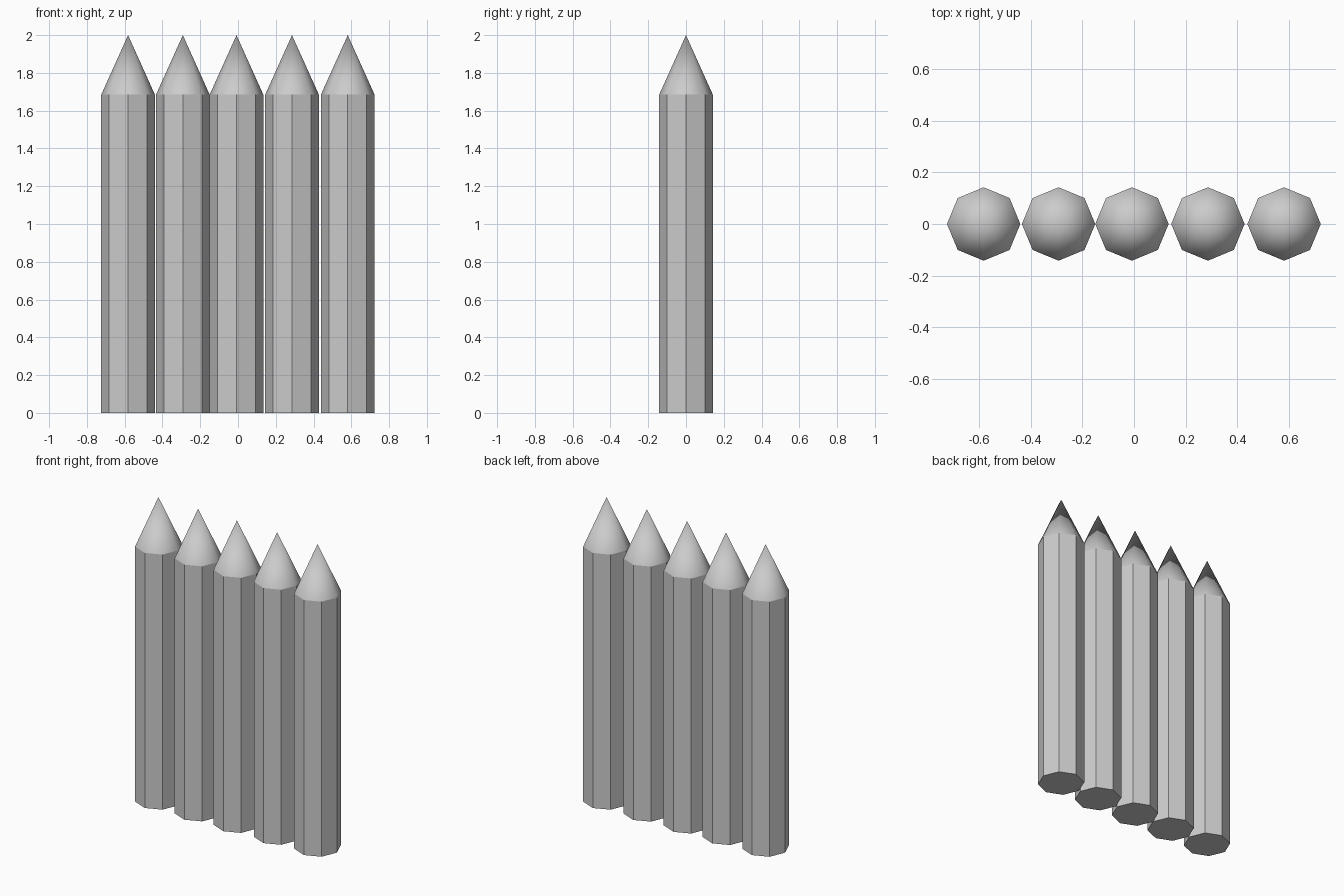
import bpy, bmesh
from math import cos, sin, pi

if "Cube" in bpy.data.objects:
    bpy.data.objects.remove(bpy.data.objects["Cube"])

SIDES, RADIUS = 8, 0.142
SHOULDER, TIP = 1.685, 2.0


def stake(name, x):
    bm = bmesh.new()

    def ring(z):
        return [bm.verts.new((RADIUS * cos(2 * pi * i / SIDES),
                              RADIUS * sin(2 * pi * i / SIDES), z))
                for i in range(SIDES)]

    low, high = ring(0), ring(SHOULDER)
    apex = bm.verts.new((0, 0, TIP))
    bm.faces.new(low[::-1])
    for i in range(SIDES):
        j = (i + 1) % SIDES
        # flat side of the shaft
        bm.faces.new((low[i], low[j], high[j], high[i]))
        # smooth pointed tip
        bm.faces.new((high[i], high[j], apex)).smooth = True
    mesh = bpy.data.meshes.new(name)
    bm.to_mesh(mesh)
    bm.free()
    obj = bpy.data.objects.new(name, mesh)
    obj.location.x = x
    bpy.context.collection.objects.link(obj)


# row of pointed stakes, slightly uneven spacing
for n, x in enumerate((-0.582, -0.292, -0.008, 0.286, 0.581), 1):
    stake(f"palisade_stake_{n}", x)
